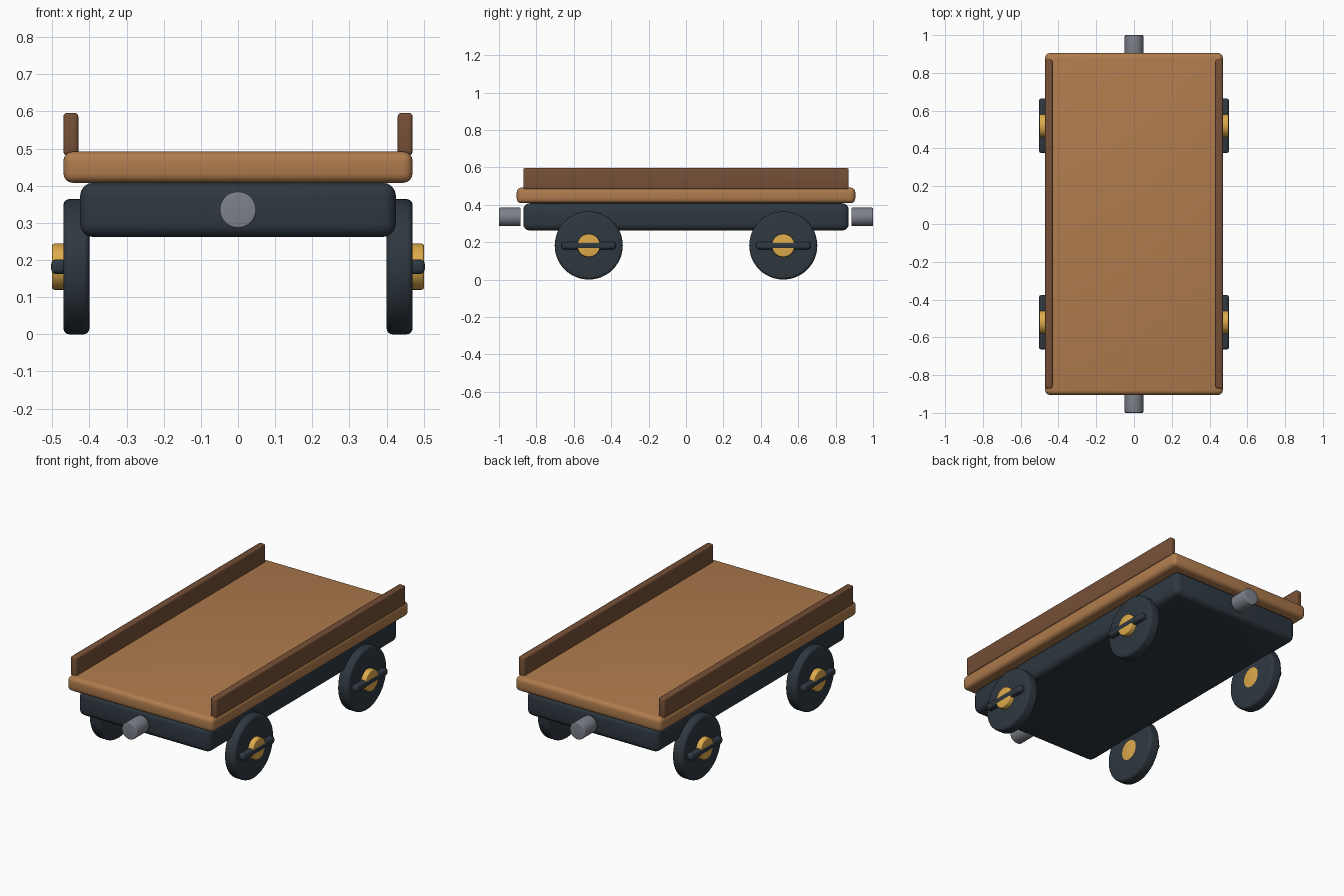
import bpy
import math

if "Cube" in bpy.data.objects:
    bpy.data.objects.remove(bpy.data.objects["Cube"], do_unlink=True)


def material(name, rgb):
    mat = bpy.data.materials.new(name)
    mat.use_nodes = True
    colour = (*rgb, 1)
    mat.diffuse_color = colour
    mat.node_tree.nodes["Principled BSDF"].inputs["Base Color"].default_value = colour
    return mat


light_wood = material("light wood", (0.43, 0.20, 0.075))
dark_wood = material("dark wood", (0.18, 0.08, 0.038))
dark_iron = material("dark iron", (0.028, 0.040, 0.052))
brass = material("brass", (0.72, 0.40, 0.07))
grey_steel = material("grey steel", (0.21, 0.22, 0.26))


def finish(name, mat, bevel):
    """Name and colour the active object, round its edges and smooth it."""
    obj = bpy.context.object
    obj.name = name
    obj.data.materials.append(mat)
    bpy.ops.object.transform_apply(location=False, rotation=True, scale=True)
    mod = obj.modifiers.new("Rounded edges", "BEVEL")
    mod.width = bevel
    mod.segments = 4
    mod.limit_method = "ANGLE"
    mod.angle_limit = math.radians(40)
    bpy.ops.object.modifier_apply(modifier=mod.name)
    bpy.ops.object.shade_smooth_by_angle(angle=math.radians(35))
    return obj


def box(name, low, high, mat, bevel):
    centre = [(a + b) / 2 for a, b in zip(low, high)]
    bpy.ops.mesh.primitive_cube_add(size=1, location=centre)
    bpy.context.object.scale = [b - a for a, b in zip(low, high)]
    return finish(name, mat, bevel)


def cylinder(name, centre, radius, length, axis, mat, bevel):
    turn = (0, math.pi / 2, 0) if axis == "x" else (math.pi / 2, 0, 0)
    bpy.ops.mesh.primitive_cylinder_add(
        vertices=48, radius=radius, depth=length, location=centre, rotation=turn)
    return finish(name, mat, bevel)


# Chassis and load deck
box("chassis", (-0.425, -0.87, 0.262), (0.425, 0.87, 0.408), dark_iron, 0.035)
box("deck", (-0.47, -0.905, 0.408), (0.47, 0.905, 0.492), light_wood, 0.025)

# Side rails, wheels, hubs and crank bars
for side, sx in (("left", 1), ("right", -1)):
    rail_x = sorted((sx * 0.43, sx * 0.47))
    box(side + "_rail", (rail_x[0], -0.87, 0.482), (rail_x[1], 0.87, 0.596),
        dark_wood, 0.01)
    for end, sy in (("front", -1), ("back", 1)):
        prefix = end + "_" + side
        y, z = sy * 0.52, 0.182
        cylinder(prefix + "_wheel", (sx * 0.435, y, z), 0.182, 0.07, "x",
                 dark_iron, 0.016)
        cylinder(prefix + "_hub", (sx * 0.45, y, z), 0.062, 0.101, "x",
                 brass, 0.006)
        bar_x = sorted((sx * 0.463, sx * 0.503))
        box(prefix + "_crank_bar", (bar_x[0], y - 0.145, z - 0.02),
            (bar_x[1], y + 0.145, z + 0.02), dark_iron, 0.014)

# End buffers
for end, sy in (("front", -1), ("back", 1)):
    cylinder(end + "_buffer", (0, sy * 0.942, 0.335), 0.049, 0.116, "y",
             grey_steel, 0.005)
